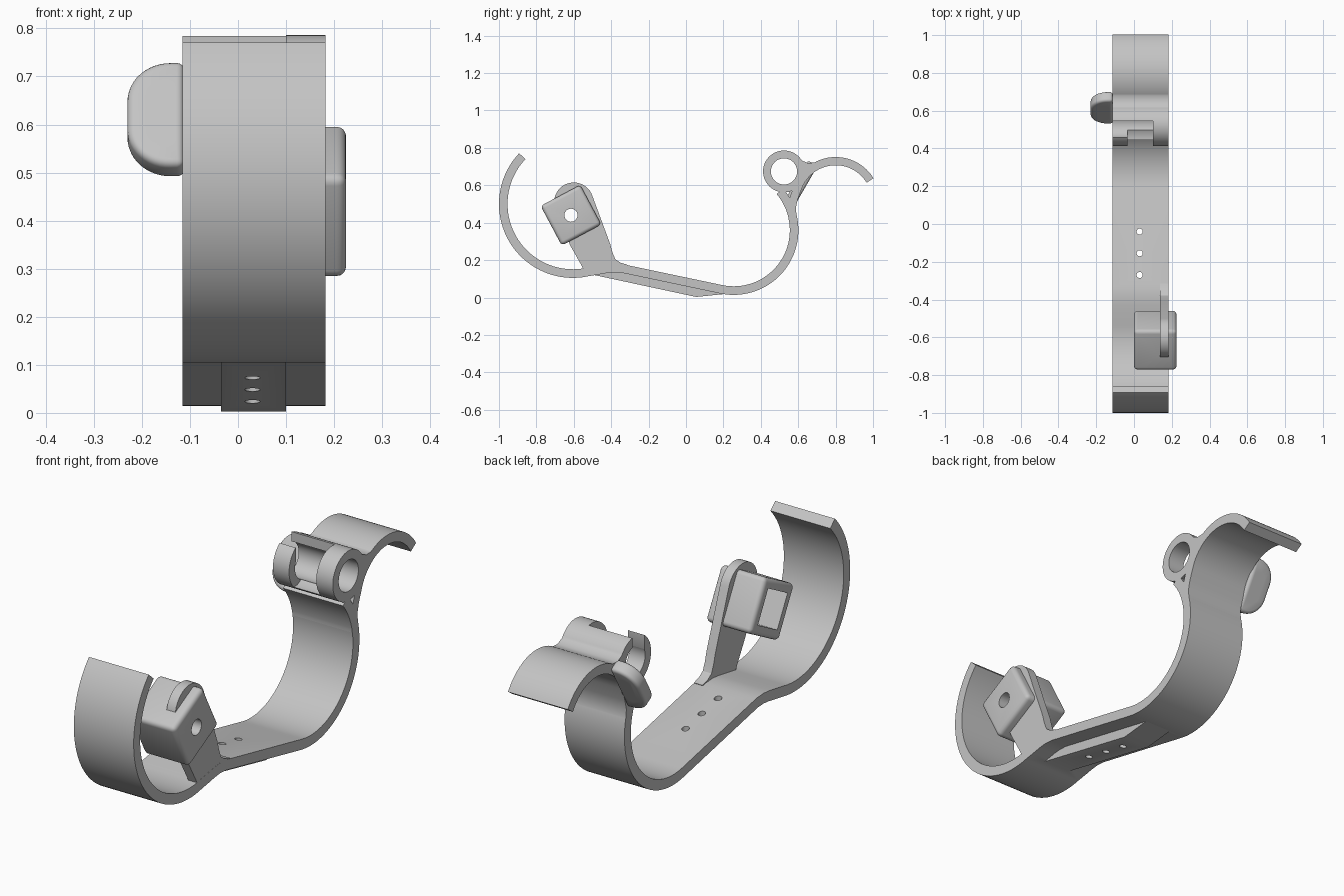
import bpy, bmesh
from math import sin, cos, radians
from mathutils import Vector, Matrix

if "Cube" in bpy.data.objects:
    bpy.data.objects.remove(bpy.data.objects["Cube"])

grey = bpy.data.materials.new("light_grey")
grey.use_nodes = True
COLOR = (0.55, 0.55, 0.55, 1)
grey.diffuse_color = COLOR
grey.node_tree.nodes["Principled BSDF"].inputs["Base Color"].default_value = COLOR

X0, X1 = -0.115, 0.182      # strap edges
SLOT0, SLOT1 = -0.035, 0.10  # central slot and rib edges


def arc(cy, cz, r, a0, a1, n=24):
    return [(cy + r * cos(radians(a0 + (a1 - a0) * i / n)),
             cz + r * sin(radians(a0 + (a1 - a0) * i / n))) for i in range(n + 1)]


def prism(name, pts, x0, x1, matrix=None):
    """Closed y-z outline extruded along x."""
    bm = bmesh.new()
    face = bm.faces.new([bm.verts.new((x0, y, z)) for y, z in pts])
    ext = bmesh.ops.extrude_face_region(bm, geom=[face])
    moved = [v for v in ext["geom"] if isinstance(v, bmesh.types.BMVert)]
    bmesh.ops.translate(bm, verts=moved, vec=(x1 - x0, 0, 0))
    bmesh.ops.recalc_face_normals(bm, faces=bm.faces)
    if matrix:
        bm.transform(matrix)
    mesh = bpy.data.meshes.new(name)
    bm.to_mesh(mesh)
    bm.free()
    mesh.materials.append(grey)
    ob = bpy.data.objects.new(name, mesh)
    bpy.context.collection.objects.link(ob)
    return ob


def ribbon(path, t):
    """Outline of a strip of thickness t along a path."""
    p = [Vector(q) for q in path]
    a, b = [], []
    for i, q in enumerate(p):
        d = (p[min(i + 1, len(p) - 1)] - p[max(i - 1, 0)]).normalized()
        n = Vector((-d.y, d.x)) * t / 2
        a.append(tuple(q + n))
        b.append(tuple(q - n))
    return a + b[::-1]


def apply(ob, mod):
    bpy.context.view_layer.objects.active = ob
    bpy.ops.object.modifier_apply(modifier=mod.name)


def boolean(ob, other, op):
    m = ob.modifiers.new("bool", "BOOLEAN")
    m.operation, m.object, m.solver = op, other, "EXACT"
    apply(ob, m)
    bpy.data.objects.remove(other)


def bevel(ob, width):
    m = ob.modifiers.new("bevel", "BEVEL")
    m.width, m.segments, m.limit_method = width, 4, "ANGLE"
    m.angle_limit = radians(40)
    apply(ob, m)


def smooth(ob):
    bpy.ops.object.select_all(action="DESELECT")
    ob.select_set(True)
    bpy.context.view_layer.objects.active = ob
    bpy.ops.object.shade_smooth_by_angle(angle=radians(30))


# Strap: front hook, straight middle, rear hook
path = (arc(-0.605, 0.5, 0.372, 136.6, 283, 48)
        + [(-0.47, 0.146), (-0.425, 0.154), (-0.385, 0.158), (-0.34, 0.155)]
        + arc(0.255, 0.36, 0.323, 258.2, 400, 48))
strap = prism("strap", ribbon(path, 0.046), X0, X1)

# Rear curl and hinge ring, with webs filling their joints
curl = arc(0.8, 0.513, 0.216, 31.5, 162, 36) + [(0.576, 0.53), (0.565, 0.48), (0.572, 0.41)]
RING = (0.524, 0.674)
boolean(strap, prism("curl", ribbon(curl, 0.044), X0, X1), "UNION")
boolean(strap, prism("ring", arc(*RING, 0.112, 0, 352.5, 47), X0, X1), "UNION")
webs = [[(0.60, 0.752), (0.622, 0.732), (0.65, 0.719), (0.69, 0.7215), (0.665, 0.67), (0.60, 0.61)],
        [(0.425, 0.625), (0.455, 0.597), (0.478, 0.575), (0.53, 0.56), (0.51, 0.63)]]
for w in webs:
    boolean(strap, prism("web", w, X0, X1), "UNION")

# Stiffening rib under the middle
rib = [(-0.50, 0.122), (0.055, 0.003), (0.22, 0.02), (0.2, 0.05), (-0.34, 0.155), (-0.48, 0.14)]
boolean(strap, prism("rib", rib, SLOT0, SLOT1), "UNION")

# Hinge bore, central gap, and open slot in one lug
boolean(strap, prism("bore", arc(*RING, 0.07, 0, 352.5, 47), -0.3, 0.3), "DIFFERENCE")
gap = [(0.38, 0.83), (0.38, 0.595), (0.47, 0.595), (0.50, 0.61), (0.545, 0.66), (0.545, 0.83)]
boolean(strap, prism("gap", gap, SLOT0, SLOT1), "DIFFERENCE")
slot = [(0.46, 0.83), (0.46, 0.67), (0.545, 0.67), (0.545, 0.83)]
boolean(strap, prism("slot", slot, X0 - 0.05, SLOT0 + 0.001), "DIFFERENCE")

# Three small screw holes
for y in (-0.04, -0.155, -0.27):
    upright = Matrix.Translation((0.03, y, 0)) @ Matrix.Rotation(radians(90), 4, "Y")
    boolean(strap, prism("screw_hole", arc(0, 0, 0.016, 0, 345, 23), -0.4, 0.4, upright), "DIFFERENCE")
smooth(strap)

# Side arm rising from the strap
arm_pts = (arc(-0.6, 0.51, 0.105, 18, 205, 24)
           + [(-0.62, 0.28), (-0.555, 0.165), (-0.545, 0.14), (-0.48, 0.135), (-0.33, 0.15),
              (-0.315, 0.176), (-0.35, 0.186), (-0.378, 0.205), (-0.393, 0.24), (-0.405, 0.285)])
arm = prism("side_arm", arm_pts, 0.138, X1 - 0.0005)

# Rounded box held by the arm, with a pocket and a through hole
turn = Matrix.Translation((0, -0.615, 0.44)) @ Matrix.Rotation(radians(28), 4, "X")


def square(h):
    return [(-h, -h), (h, -h), (h, h), (-h, h)]


box = prism("box", square(0.12), 0, 0.225, turn)
bevel(box, 0.02)
boolean(arm, box, "UNION")
boolean(arm, prism("pocket", square(0.078), -0.05, 0.165, turn), "DIFFERENCE")
boolean(arm, prism("pin_hole", arc(0, 0, 0.035, 0, 345, 23), 0.1, 0.3, turn), "DIFFERENCE")
arm.name = "arm_with_box"
smooth(arm)

# Tilted side loop beside the hinge
d = Vector((0, 0.5, 0.866))
n = Vector((0, 0.866, -0.5))
tilt = Matrix.Translation((0, 0.615, 0.61)) @ Matrix((n, (1, 0, 0), d)).transposed().to_4x4()
outline = ([(-0.112, 0.125)] + arc(-0.14, 0.035, 0.09, 90, 180, 12)
           + arc(-0.14, -0.035, 0.09, 180, 270, 12) + [(-0.112, -0.125)])
loop = prism("side_loop", outline, -0.03, 0.03, tilt)
eye = arc(-0.16, 0.04, 0.03, 0, 180, 14) + arc(-0.16, -0.04, 0.03, 180, 360, 14)
boolean(loop, prism("loop_eye", eye, -0.1, 0.1, tilt), "DIFFERENCE")
bevel(loop, 0.015)
smooth(loop)
